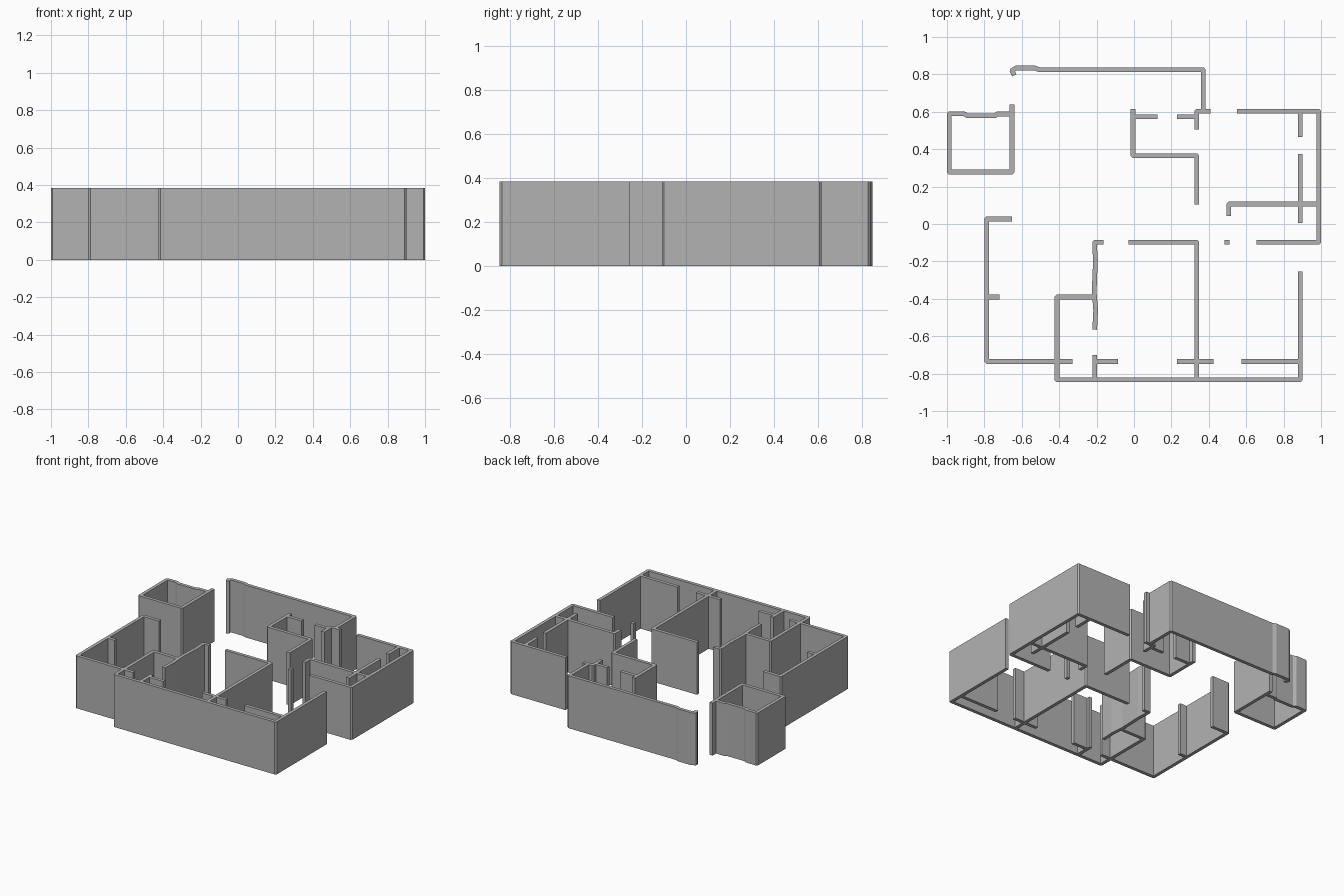
import bpy
import bmesh
from mathutils import Vector

HEIGHT = 0.385
HALF = 0.0125      # half of the wall thickness
CHAMFER = 0.01

cube = bpy.data.objects.get("Cube")
if cube:
    bpy.data.objects.remove(cube, do_unlink=True)

plaster = bpy.data.materials.new("grey_plaster")
plaster.use_nodes = True
GREY = (0.45, 0.45, 0.45, 1)
plaster.diffuse_color = GREY
plaster.node_tree.nodes["Principled BSDF"].inputs["Base Color"].default_value = GREY


def side_offset(points, index):
    """Mitred sideways offset of a path point, and how far the path turns there."""
    here = points[index]
    before = (here - points[index - 1]).normalized() if index > 0 else None
    after = (points[index + 1] - here).normalized() if index < len(points) - 1 else None
    before, after = before or after, after or before
    normal_before = Vector((-before.y, before.x))
    normal_after = Vector((-after.y, after.x))
    mitre = (normal_before + normal_after).normalized()
    turn = before.x * after.y - before.y * after.x
    return mitre * (HALF / mitre.dot(normal_after)), turn


def wall(name, *path):
    """Upright wall following a centre line, with chamfered outer corners."""
    points = [Vector(p) for p in path]
    bm = bmesh.new()
    rings, outer_edges = [], []
    for index, point in enumerate(points):
        offset, turn = side_offset(points, index)
        left, right = point + offset, point - offset
        ring = [bm.verts.new((p.x, p.y, z))
                for p, z in ((left, 0), (right, 0), (right, HEIGHT), (left, HEIGHT))]
        rings.append(ring)
        if abs(turn) > 0.9:
            outer_edges.append((ring[1], ring[2]) if turn > 0 else (ring[0], ring[3]))
    for ring, following in zip(rings, rings[1:]):
        for i in range(4):
            j = (i + 1) % 4
            bm.faces.new((ring[i], ring[j], following[j], following[i]))
    bm.faces.new(rings[0])
    bm.faces.new(rings[-1])
    bmesh.ops.recalc_face_normals(bm, faces=bm.faces)
    corners = [bm.edges.get(pair) for pair in outer_edges]
    if corners:
        bmesh.ops.bevel(bm, geom=corners, offset=CHAMFER, segments=1, affect='EDGES')
    mesh = bpy.data.meshes.new(name)
    bm.to_mesh(mesh)
    bm.free()
    mesh.materials.append(plaster)
    bpy.context.collection.objects.link(bpy.data.objects.new(name, mesh))


def wall_x(name, y, start, end):
    wall(name, (start, y), (end, y))


def wall_y(name, x, start, end):
    wall(name, (x, start), (x, end))


# Shared grid lines of the floor plan
WEST, EAST = -0.988, 0.988
FRONT, INNER_FRONT = -0.833, -0.735
BOX = -0.652
PORCH = -0.787
CLOSET = -0.412
SPINE = -0.21
MIDDLE = 0.335
SIDE = 0.888
HALL = -0.097
BACK = 0.603

# Back wall with its bent end
wall("back_wall", (-0.64, 0.795), (-0.653, 0.82), (-0.63, 0.834), (-0.53, 0.834),
     (-0.505, 0.824), (0.37, 0.824), (0.37, BACK))
wall("back_door_return", (0.41, BACK), (MIDDLE, BACK), (MIDDLE, 0.505))

# Small square room at the back right corner
wall("store_room", (BOX, 0.64), (BOX, 0.278), (WEST, 0.278), (WEST, 0.59),
     (-0.91, 0.59), (-0.89, 0.578), (-0.745, 0.578), (-0.73, 0.588), (BOX, 0.588))

# Room on the right side
wall("right_room", (BOX, 0.027), (PORCH, 0.027), (PORCH, INNER_FRONT), (-0.33, INNER_FRONT))
wall_x("right_room_stub", -0.39, PORCH, -0.72)

# Front wall, closet and left return
wall("front_wall", (SPINE, -0.39), (CLOSET, -0.39), (CLOSET, FRONT),
     (SIDE, FRONT), (SIDE, -0.255))

# Uneven wall beside the closet
wall("closet_wall", (-0.162, HALL), (-0.21, HALL), (-0.21, -0.13), (-0.206, -0.19),
     (-0.213, -0.36), (-0.205, -0.46), (-0.21, -0.565))
wall_y("closet_front_stub", SPINE, -0.70, FRONT)

# Central dividing wall
wall("dividing_wall", (-0.03, HALL), (MIDDLE, HALL), (MIDDLE, FRONT))

# Window returns just behind the front wall
for label, start, end in (("right", SPINE, -0.085),
                          ("middle", 0.23, 0.425),
                          ("left", 0.575, SIDE)):
    wall_x("front_return_" + label, INNER_FRONT, start, end)

# Slim door post
wall_y("door_post", 0.497, -0.085, -0.11)

# Left wing
wall("left_wing", (0.655, HALL), (EAST, HALL), (EAST, BACK), (0.55, BACK))
wall("left_wing_partition", (EAST, 0.107), (0.507, 0.107), (0.507, 0.043))
wall_y("left_wing_back_stub", SIDE, BACK, 0.465)
wall_y("left_wing_inner_wall", SIDE, 0.375, 0.005)

# Room in the middle of the back
wall("middle_room", (-0.005, 0.615), (-0.005, 0.365), (MIDDLE, 0.365), (MIDDLE, 0.105))
wall_x("middle_room_stub_right", 0.573, -0.005, 0.125)
wall_x("middle_room_stub_left", 0.573, 0.23, MIDDLE)
